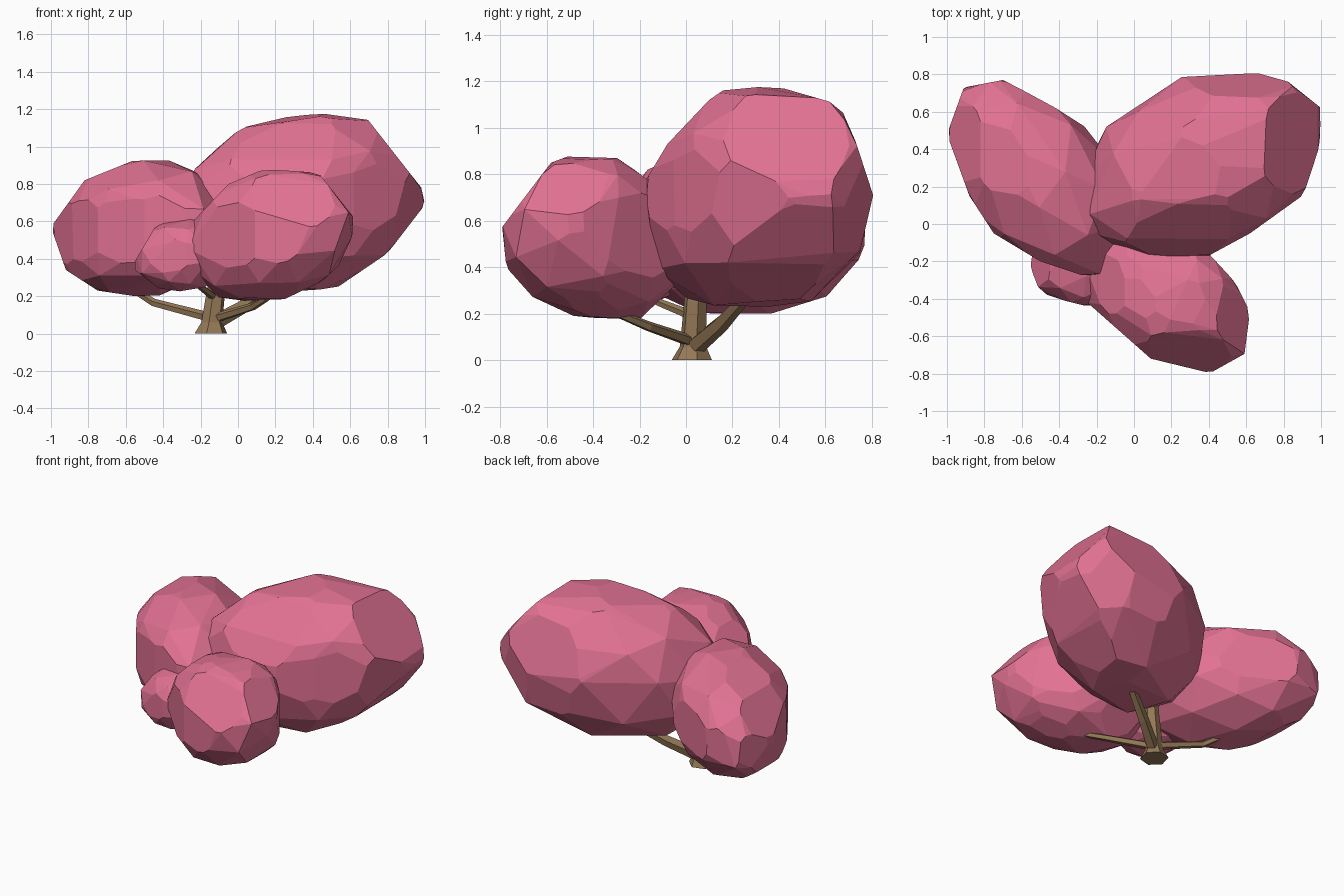
import bpy, bmesh, math, random
from mathutils import Vector, Matrix

if "Cube" in bpy.data.objects:
    bpy.data.objects.remove(bpy.data.objects["Cube"])


def material(name, rgb):
    m = bpy.data.materials.new(name)
    m.diffuse_color = (*rgb, 1)
    m.use_nodes = True
    m.node_tree.nodes["Principled BSDF"].inputs["Base Color"].default_value = m.diffuse_color
    return m


PINK = material("blossom pink", (0.76, 0.168, 0.295))
BROWN = material("bark brown", (0.30, 0.19, 0.095))


def finish(bm, name, mat):
    bmesh.ops.recalc_face_normals(bm, faces=bm.faces[:])
    me = bpy.data.meshes.new(name)
    bm.to_mesh(me)
    bm.free()
    me.materials.append(mat)
    ob = bpy.data.objects.new(name, me)
    bpy.context.collection.objects.link(ob)
    return ob


def hull(points):
    bm = bmesh.new()
    for p in points:
        bm.verts.new(p)
    bmesh.ops.convex_hull(bm, input=bm.verts[:])
    loose = [v for v in bm.verts if not v.link_faces]
    bmesh.ops.delete(bm, geom=loose, context='VERTS')
    return bm


def foliage(name, lo, hi, xy, xz, yz, seed, outlines, grow=1.07):
    """Slanted ellipsoid filling lo..hi, its sides sliced flat along clockwise
    outlines given as (axis, axis, points)."""
    rng = random.Random(seed)
    bm = bmesh.new()
    bmesh.ops.create_icosphere(bm, subdivisions=2, radius=1)
    turn = Matrix.Rotation(rng.uniform(0, 6), 3, 'Z') @ Matrix.Rotation(rng.uniform(0, 6), 3, 'X')
    # slant matrix from the three correlations
    b = math.sqrt(1 - xy * xy)
    c = (yz - xy * xz) / b
    slant = Matrix(((1, 0, 0), (xy, b, 0), (xz, c, math.sqrt(1 - xz * xz - c * c))))
    pts = []
    for v in bm.verts:
        j = Vector([rng.uniform(-0.1, 0.1) for _ in range(3)])
        s = slant @ (turn @ (v.co + j).normalized()) * grow
        pts.append([lo[i] + (min(1, max(-1, s[i])) + 1) / 2 * (hi[i] - lo[i]) for i in range(3)])
    bm.free()
    bm = hull(pts)
    # slice along the outlines
    for a, b, line in outlines:
        for p, q in zip(line, line[1:]):
            co, no = Vector((0, 0, 0)), Vector((0, 0, 0))
            co[a], co[b] = p
            no[a], no[b] = p[1] - q[1], q[0] - p[0]
            bmesh.ops.bisect_plane(bm, geom=bm.verts[:] + bm.edges[:] + bm.faces[:], dist=1e-5,
                                   plane_co=co, plane_no=no, clear_outer=True)
            cut = hull([v.co.copy() for v in bm.verts])
            bm.free()
            bm = cut
    # simplify into fewer, larger facets
    bmesh.ops.remove_doubles(bm, verts=bm.verts[:], dist=0.035)
    simple = hull([v.co.copy() for v in bm.verts])
    bm.free()
    bmesh.ops.dissolve_limit(simple, angle_limit=math.radians(7),
                             verts=simple.verts[:], edges=simple.edges[:])
    return finish(simple, name, PINK)


def limb(name, path, radii, sides=5, flat=False):
    """Tapered tube along a path; flat keeps every ring horizontal."""
    bm = bmesh.new()
    path = [Vector(p) for p in path]
    rings = []
    for i, (p, r) in enumerate(zip(path, radii)):
        d = path[min(i + 1, len(path) - 1)] - path[max(i - 1, 0)]
        q = Matrix.Identity(3) if flat else d.to_track_quat('Z', 'Y').to_matrix()
        rings.append([bm.verts.new(p + q @ Vector((r * math.cos(a), r * math.sin(a), 0)))
                      for a in [math.tau * (k + 0.25) / sides for k in range(sides)]])
    for a, b in zip(rings, rings[1:]):
        for k in range(sides):
            n = (k + 1) % sides
            bm.faces.new((a[k], a[n], b[n], b[k]))
    bm.faces.new(rings[0])
    bm.faces.new(rings[-1])
    return finish(bm, name, BROWN)


X, Y, Z = 0, 1, 2

# large clump, right and back
foliage("foliage_right", (-0.27, -0.19, 0.23), (1.0, 0.81, 1.175), 0.32, 0.12, 0.08, 3, [
    (X, Z, [(-0.23, 0.88), (-0.15, 1.0), (0.17, 1.175), (0.67, 1.175), (0.98, 0.78), (1.0, 0.69),
            (0.8, 0.43), (0.52, 0.24)]),
    (Y, Z, [(-0.17, 0.78), (-0.08, 0.93), (0.1, 1.12), (0.18, 1.175), (0.4, 1.175), (0.66, 1.1),
            (0.73, 0.94), (0.805, 0.71), (0.74, 0.43), (0.68, 0.35), (0.57, 0.26)]),
    (X, Y, [(-0.2, 0.49), (-0.07, 0.64), (0.06, 0.74), (0.24, 0.785), (0.71, 0.81), (0.8, 0.78),
            (1.0, 0.62), (0.99, 0.38), (0.94, 0.18), (0.62, -0.05), (0.38, -0.18)])], 1.09)

# left clump
foliage("foliage_left", (-1.0, -0.28, 0.20), (-0.06, 0.77, 0.925), -0.42, 0.08, 0.0, 7, [
    (X, Z, [(-0.55, 0.2), (-0.75, 0.23), (-0.92, 0.34), (-1.0, 0.57), (-0.82, 0.82), (-0.56, 0.925)]),
    (Y, Z, [(0.77, 0.5), (0.73, 0.4), (0.58, 0.25), (0.41, 0.2)]),
    (X, Y, [(-0.26, -0.28), (-0.5, -0.2), (-0.75, -0.05), (-0.88, 0.15), (-1.0, 0.48),
            (-0.91, 0.73), (-0.7, 0.77), (-0.45, 0.64), (-0.2, 0.48)])])

# front clump
foliage("foliage_front", (-0.27, -0.80, 0.175), (0.62, 0.04, 0.88), -0.32, 0.15, -0.12, 12, [
    (X, Z, [(-0.26, 0.58), (-0.05, 0.8), (0.14, 0.88), (0.43, 0.86), (0.62, 0.62), (0.6, 0.42),
            (0.45, 0.28), (0.24, 0.18)]),
    (Y, Z, [(-0.06, 0.31), (-0.2, 0.175), (-0.32, 0.175), (-0.58, 0.2), (-0.78, 0.37), (-0.8, 0.56),
            (-0.65, 0.76), (-0.58, 0.85), (-0.5, 0.88), (-0.29, 0.87), (-0.17, 0.78)]),
    (X, Y, [(0.42, -0.18), (0.54, -0.31), (0.62, -0.47), (0.59, -0.7), (0.42, -0.8), (0.09, -0.72),
            (-0.25, -0.42), (-0.27, -0.35), (-0.18, -0.18)])])

# small clump
foliage("foliage_small", (-0.555, -0.44, 0.225), (-0.05, -0.02, 0.61), -0.1, 0.1, 0.0, 5, [
    (X, Z, [(-0.3, 0.225), (-0.42, 0.24), (-0.55, 0.34), (-0.555, 0.38), (-0.45, 0.56), (-0.38, 0.61)]),
    (X, Y, [(-0.25, -0.44), (-0.37, -0.41), (-0.55, -0.35), (-0.555, -0.24)])])

# trunk with flared foot
limb("trunk", [(-0.145, 0.025, 0), (-0.14, 0.03, 0.06), (-0.115, 0.04, 0.25), (-0.10, 0.05, 0.40)],
     [0.09, 0.058, 0.05, 0.04], 6, True)

# branches into each clump
limb("branch_right", [(-0.12, 0.04, 0.06), (0.05, 0.15, 0.155), (0.28, 0.28, 0.30)], [0.042, 0.036, 0.025])
limb("branch_left", [(-0.13, 0.04, 0.08), (-0.45, 0.14, 0.165), (-0.60, 0.25, 0.26)], [0.027, 0.022, 0.016])
limb("branch_front", [(-0.13, 0.03, 0.08), (0.08, -0.16, 0.145), (0.20, -0.34, 0.22)], [0.027, 0.022, 0.016])
limb("branch_small", [(-0.12, 0.03, 0.19), (-0.20, -0.12, 0.25), (-0.27, -0.22, 0.33)], [0.022, 0.017, 0.012])
